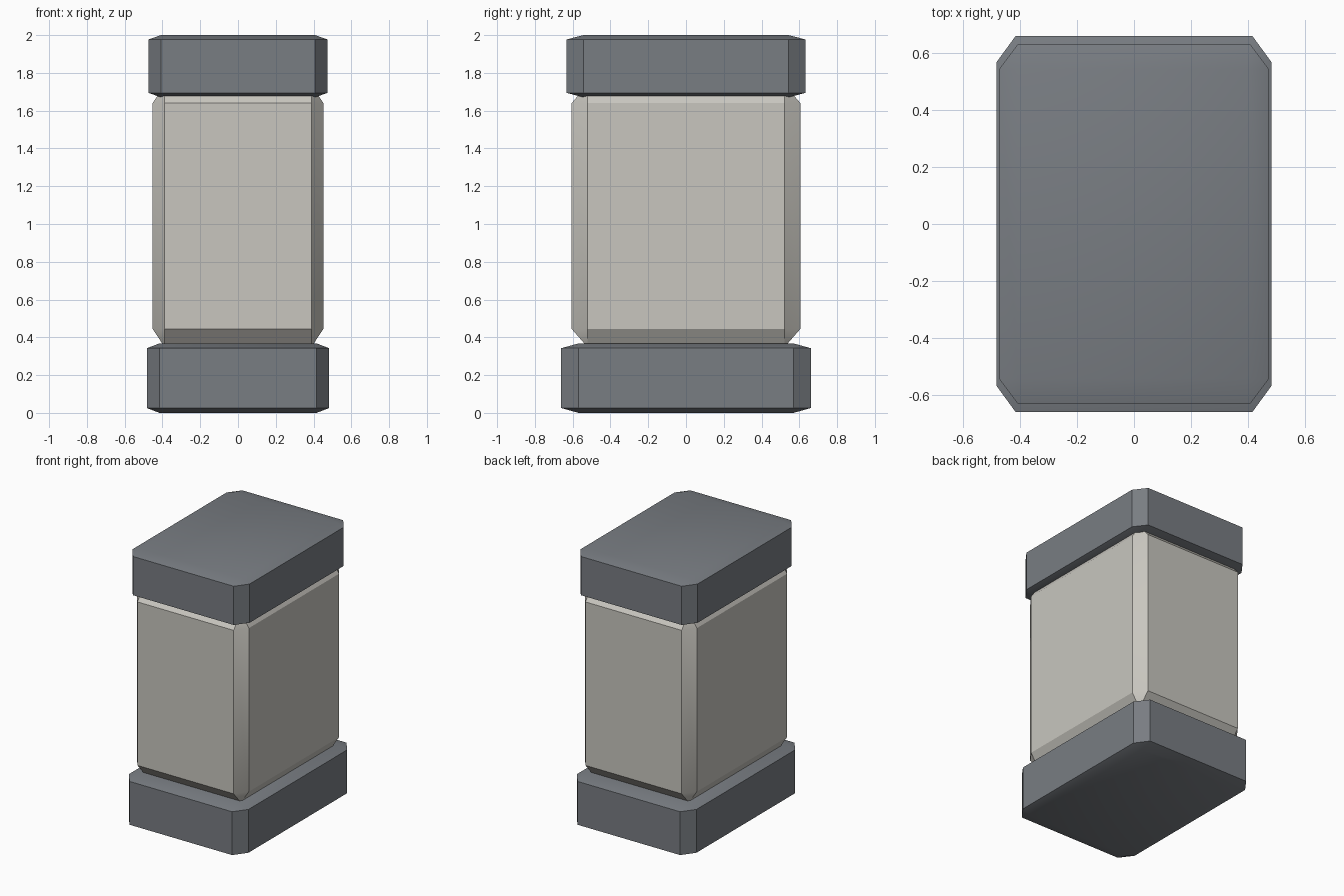
import bpy
import bmesh
from math import radians

default = bpy.data.objects.get("Cube")
if default:
    bpy.data.objects.remove(default, do_unlink=True)


def make_material(name, color):
    mat = bpy.data.materials.new(name)
    mat.use_nodes = True
    mat.diffuse_color = color
    mat.node_tree.nodes["Principled BSDF"].inputs["Base Color"].default_value = color
    return mat


def chamfered_block(name, half_x, half_y, bottom, top, mat, chamfer=0.14):
    """Chamfer a cube evenly, then stretch it so the chamfers follow the proportions."""
    half_z = (top - bottom) / 2
    bm = bmesh.new()
    bmesh.ops.create_cube(bm, size=2)
    bmesh.ops.bevel(bm, geom=bm.edges[:], offset=chamfer, offset_type='OFFSET',
                    segments=1, affect='EDGES')
    bmesh.ops.scale(bm, vec=(half_x, half_y, half_z), verts=bm.verts)
    bmesh.ops.recalc_face_normals(bm, faces=bm.faces)
    mesh = bpy.data.meshes.new(name)
    bm.to_mesh(mesh)
    bm.free()
    mesh.materials.append(mat)
    obj = bpy.data.objects.new(name, mesh)
    obj.location.z = (top + bottom) / 2
    bpy.context.collection.objects.link(obj)
    # Soften only the shallow chamfers
    bpy.ops.object.select_all(action='DESELECT')
    obj.select_set(True)
    bpy.context.view_layer.objects.active = obj
    bpy.ops.object.shade_smooth_by_angle(angle=radians(30))
    return obj


slate = make_material("slate_grey", (0.19, 0.205, 0.225, 1))
stone = make_material("pale_stone", (0.58, 0.565, 0.52, 1))

# Wide plinth, pale shaft and overhanging cap
chamfered_block("base", 0.483, 0.661, 0.0, 0.368, slate)
chamfered_block("body", 0.452, 0.606, 0.348, 1.737, stone)
chamfered_block("cap", 0.474, 0.632, 1.671, 2.0, slate)
